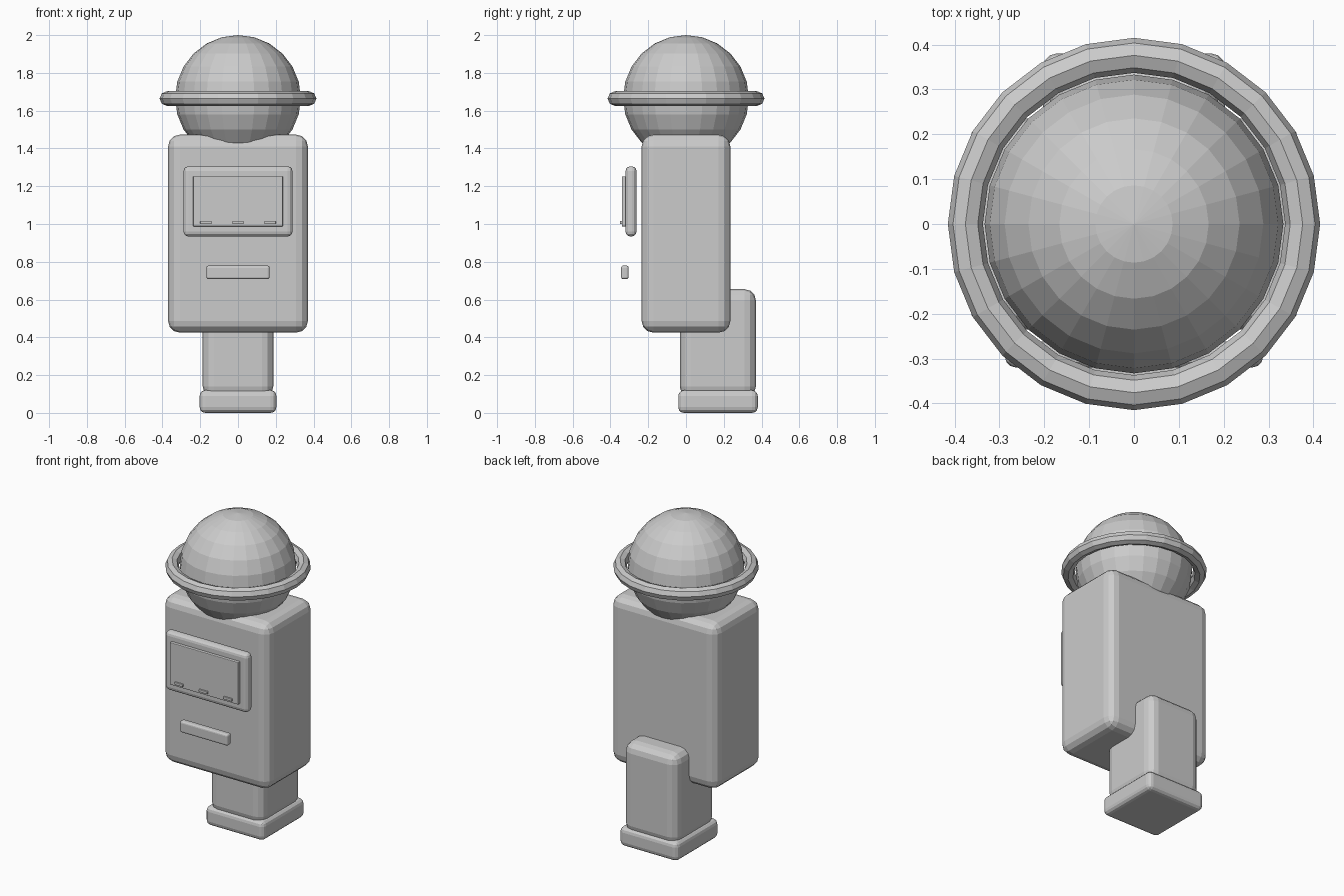
import bpy

cube = bpy.data.objects.get("Cube")
if cube:
    bpy.data.objects.remove(cube, do_unlink=True)

# Single plain grey
grey = bpy.data.materials.new("plain grey")
grey.use_nodes = True
grey.diffuse_color = (0.6, 0.6, 0.6, 1)
grey.node_tree.nodes["Principled BSDF"].inputs["Base Color"].default_value = (0.6, 0.6, 0.6, 1)


def finish(name):
    obj = bpy.context.object
    obj.name = name
    obj.data.materials.append(grey)
    return obj


def box(name, x, y, z, bevel, segments=3):
    """Rounded box spanning the given (low, high) ranges."""
    spans = (x, y, z)
    bpy.ops.mesh.primitive_cube_add(size=1, location=[(a + b) / 2 for a, b in spans])
    obj = finish(name)
    obj.scale = [b - a for a, b in spans]
    bpy.ops.object.transform_apply(location=False, rotation=False, scale=True)
    mod = obj.modifiers.new("rounded edges", "BEVEL")
    mod.width = bevel
    mod.segments = segments
    return obj


# Head and its ring
bpy.ops.mesh.primitive_uv_sphere_add(segments=24, ring_count=12, radius=0.333, location=(0, 0, 1.667))
finish("head")
bpy.ops.mesh.primitive_torus_add(major_segments=24, minor_segments=8, major_radius=0.376,
                                 minor_radius=0.039, location=(0, 0, 1.664))
finish("head_ring")

# Body, rear leg and foot
box("body", (-0.37, 0.37), (-0.235, 0.235), (0.425, 1.473), 0.062)
box("rear_leg", (-0.187, 0.187), (-0.033, 0.37), (0.08, 0.655), 0.06)
box("foot", (-0.203, 0.203), (-0.041, 0.38), (0, 0.12), 0.03)

# Front panel, screen, buttons and slot, standing off the body
box("panel_frame", (-0.288, 0.288), (-0.32, -0.262), (0.934, 1.305), 0.025)
box("panel_screen", (-0.238, 0.238), (-0.339, -0.3), (0.987, 1.252), 0.004, 2)
for side, x in (("right", -0.17), ("middle", 0), ("left", 0.17)):
    box(side + "_button", (x - 0.03, x + 0.03), (-0.349, -0.33), (1.0, 1.016), 0.003, 2)
box("slot_bar", (-0.167, 0.167), (-0.344, -0.304), (0.708, 0.78), 0.012)
